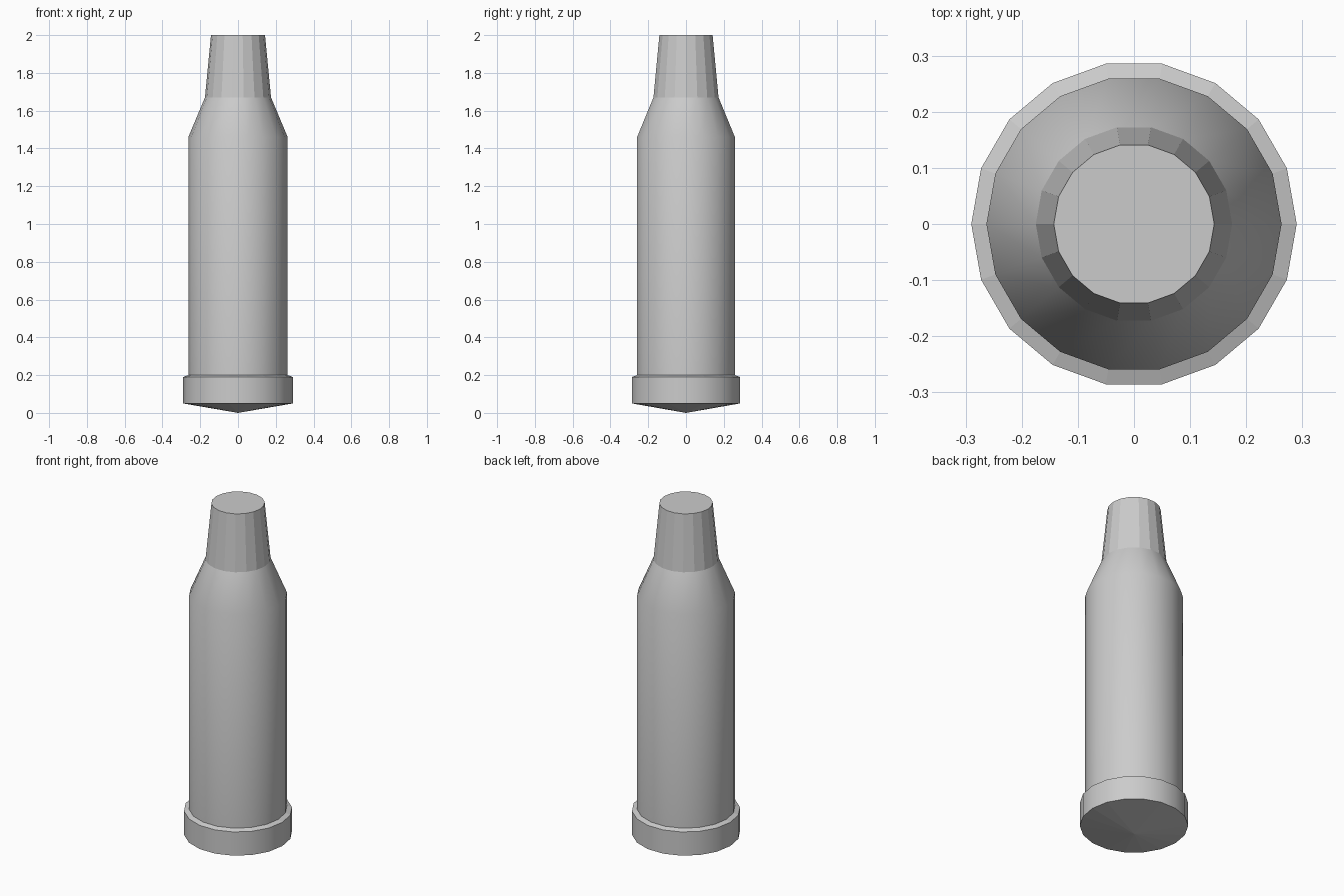
import bpy, bmesh
from math import sin, cos, pi

SIDES = 18

cube = bpy.data.objects.get("Cube")
if cube:
    bpy.data.objects.remove(cube, do_unlink=True)

grey = bpy.data.materials.new("plain_grey")
grey.use_nodes = True
colour = (0.6, 0.6, 0.6, 1)
grey.diffuse_color = colour
grey.node_tree.nodes["Principled BSDF"].inputs["Base Color"].default_value = colour


def lathe(name, profile, smooth):
    """Turn (radius, height) points around z; a zero radius closes to a point."""
    bm = bmesh.new()
    rings = []
    for r, z in profile:
        if r == 0:
            rings.append([bm.verts.new((0, 0, z))] * SIDES)
        else:
            rings.append([bm.verts.new((r * cos(2 * pi * i / SIDES), r * sin(2 * pi * i / SIDES), z))
                          for i in range(SIDES)])
    for low, high in zip(rings, rings[1:]):
        for i in range(SIDES):
            j = (i + 1) % SIDES
            corners = dict.fromkeys((low[i], low[j], high[j], high[i]))
            bm.faces.new(list(corners)).smooth = smooth
    mesh = bpy.data.meshes.new(name)
    bm.to_mesh(mesh)
    bm.free()
    mesh.materials.append(grey)
    obj = bpy.data.objects.new(name, mesh)
    bpy.context.collection.objects.link(obj)
    return obj


# Base: shallow cone underneath, rounded rim wall, sloping ledge
lathe("base_cone", [(0, 0), (0.29, 0.05)], False)
lathe("rim_wall", [(0.29, 0.05), (0.29, 0.19)], True)
lathe("rim_ledge", [(0.29, 0.19), (0.263, 0.2)], False)

# Smooth case running into the shoulder
lathe("case_body", [(0.263, 0.2), (0.263, 1.46), (0.175, 1.67)], True)

# Faceted tapering tip with a flat end
lathe("tip", [(0.175, 1.67), (0.143, 2), (0, 2)], False)
